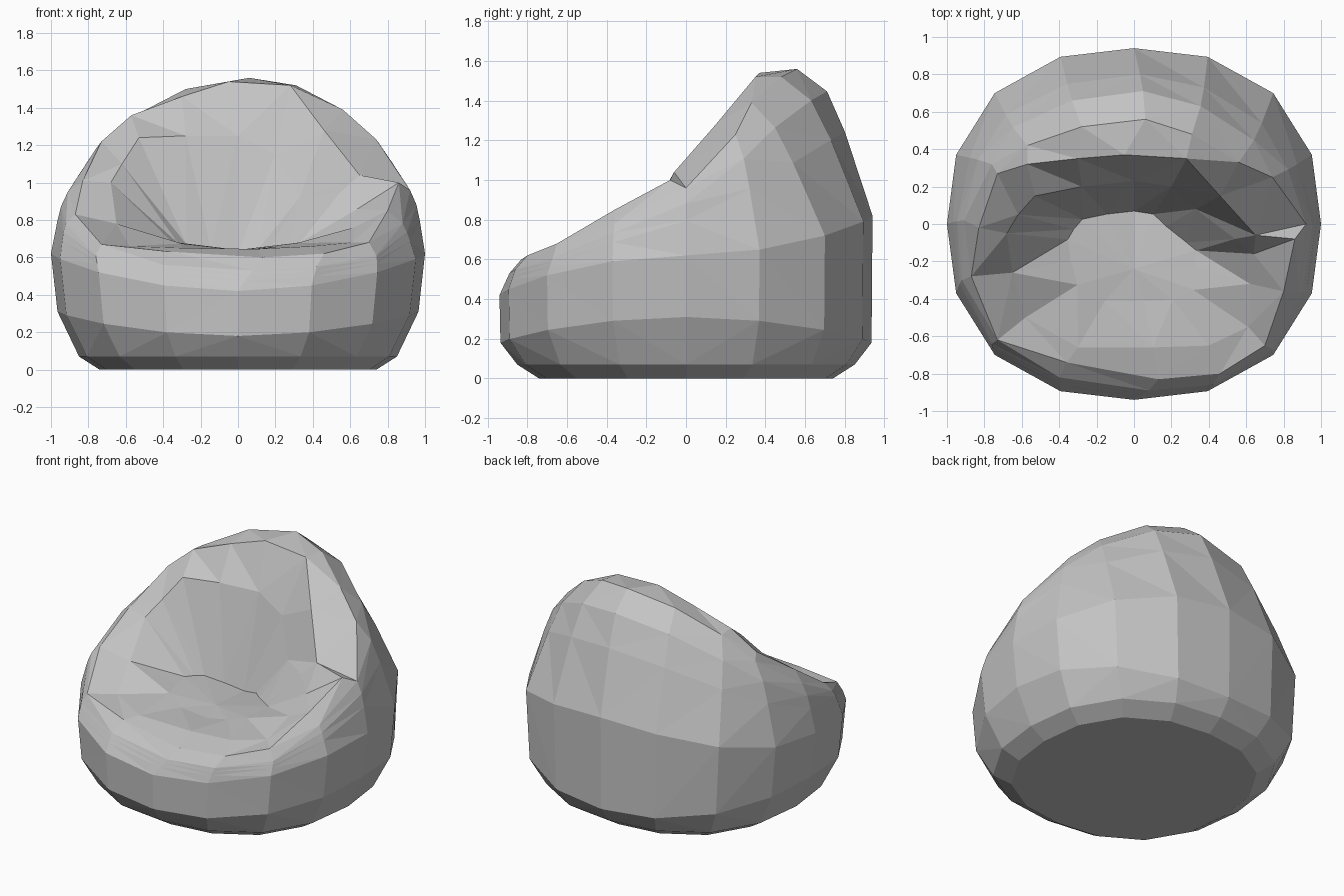
import bpy
import bmesh
import math
from mathutils import Vector

if "Cube" in bpy.data.objects:
    bpy.data.objects.remove(bpy.data.objects["Cube"], do_unlink=True)

SIDES = 16


def make_material(name, colour):
    material = bpy.data.materials.new(name)
    material.use_nodes = True
    material.diffuse_color = colour
    material.node_tree.nodes["Principled BSDF"].inputs["Base Color"].default_value = colour
    return material


def outline(width, depth, height, front_rise=0.0, back_rise=0.0):
    """Rounded square loop that starts at the front and runs towards +x."""
    loop = []
    for i in range(SIDES):
        angle = 2 * math.pi * i / SIDES
        s, c = math.sin(angle), -math.cos(angle)
        radius = 1 / (abs(s) ** 2.35 + abs(c) ** 2.35) ** (1 / 2.35)
        z = height + c * c * (back_rise if c > 0 else front_rise)
        loop.append(Vector((s * radius * width, c * radius * depth, z)))
    return loop


def bulge(upper, lower, amount):
    """Loop halfway between two others, swelling most where the wall is tall."""
    pivot = Vector((0, 0, 0.4))
    loop = []
    for a, b in zip(upper, lower):
        rise = max(a.z - 0.5, 0)
        loop.append(pivot + ((a + b) / 2 - pivot) * (1 + amount * rise * rise))
    return loop


def seat_point(fold_point):
    """Draws a fold point in towards the seat, which rises at the sides."""
    x = fold_point.x * 0.52
    return Vector((x, -0.12 + (fold_point.y + 0.12) * 0.54, 0.62 + 0.18 * abs(x)))


# Outer top edge of the bag
crown = [Vector(p) for p in (
    (.08, -.89, .53), (.42, -.86, .55), (.74, -.67, .61), (.88, -.36, .78),
    (.92, 0, .96), (.74, .25, 1.23), (.56, .33, 1.39), (.31, .48, 1.52),
    (.06, .56, 1.56), (-.28, .52, 1.5), (-.57, .42, 1.35), (-.76, .32, 1.18),
    (-.91, .02, .95), (-.92, -.3, .78), (-.76, -.64, .61), (-.4, -.82, .56))]

# Rim around the hollow
rim = [Vector(p) for p in (
    (.13, -.83, .6), (.46, -.8, .62), (.7, -.65, .68), (.8, -.36, .85),
    (.86, -.08, 1), (.65, -.06, 1.04), (.46, .15, 1.28), (.28, .35, 1.52),
    (-.05, .37, 1.54), (-.3, .35, 1.46), (-.57, .32, 1.36), (-.73, .27, 1.22),
    (-.83, -.02, 1.01), (-.87, -.28, .83), (-.73, -.62, .67), (-.36, -.74, .63))]

# Fold between the backrest and the seat
fold = [Vector(p) for p in (
    (.1, -.66, .645), (.4, -.65, .66), (.61, -.55, .68), (.62, -.32, .76),
    (.64, -.16, .86), (.54, -.08, .94), (.33, .08, .92), (.2, .2, 1.15),
    (0, .23, 1.25), (-.28, .2, 1.25), (-.53, .15, 1.24), (-.62, .05, 1.1),
    (-.68, -.05, 1), (-.65, -.26, .78), (-.58, -.5, .66), (-.3, -.66, .65))]

# Loops from the floor up the wall, over the rim and down into the seat
belly = outline(1.0, 0.94, 0.62, front_rise=-0.2, back_rise=0.2)
shoulder = bulge(crown, belly, 0.06)
rings = [
    outline(0.74, 0.74, 0.0),
    outline(0.85, 0.85, 0.07),
    outline(0.965, 0.935, 0.31, front_rise=-0.13, back_rise=-0.13),
    belly,
    shoulder,
    bulge(crown, shoulder, 0.04),
    crown,
    rim,
    fold,
    [seat_point(p) for p in fold],
]

mesh = bpy.data.meshes.new("beanbag_chair")
bm = bmesh.new()
loops = [[bm.verts.new(p) for p in ring] for ring in rings]
for lower, upper in zip(loops, loops[1:]):
    for i in range(SIDES):
        j = (i + 1) % SIDES
        bm.faces.new((lower[i], lower[j], upper[j], upper[i]))

# Floor cap and seat centre
bm.faces.new(list(reversed(loops[0])))
centre = bm.verts.new((0, -0.24, 0.64))
for i in range(SIDES):
    bm.faces.new((loops[-1][i], loops[-1][(i + 1) % SIDES], centre))

# Faceted cloth
bmesh.ops.triangulate(bm, faces=bm.faces[:], quad_method="SHORT_EDGE")
bmesh.ops.recalc_face_normals(bm, faces=bm.faces[:])
bm.to_mesh(mesh)
bm.free()

chair = bpy.data.objects.new("beanbag_chair", mesh)
bpy.context.collection.objects.link(chair)
mesh.materials.append(make_material("grey cloth", (0.55, 0.55, 0.55, 1.0)))
